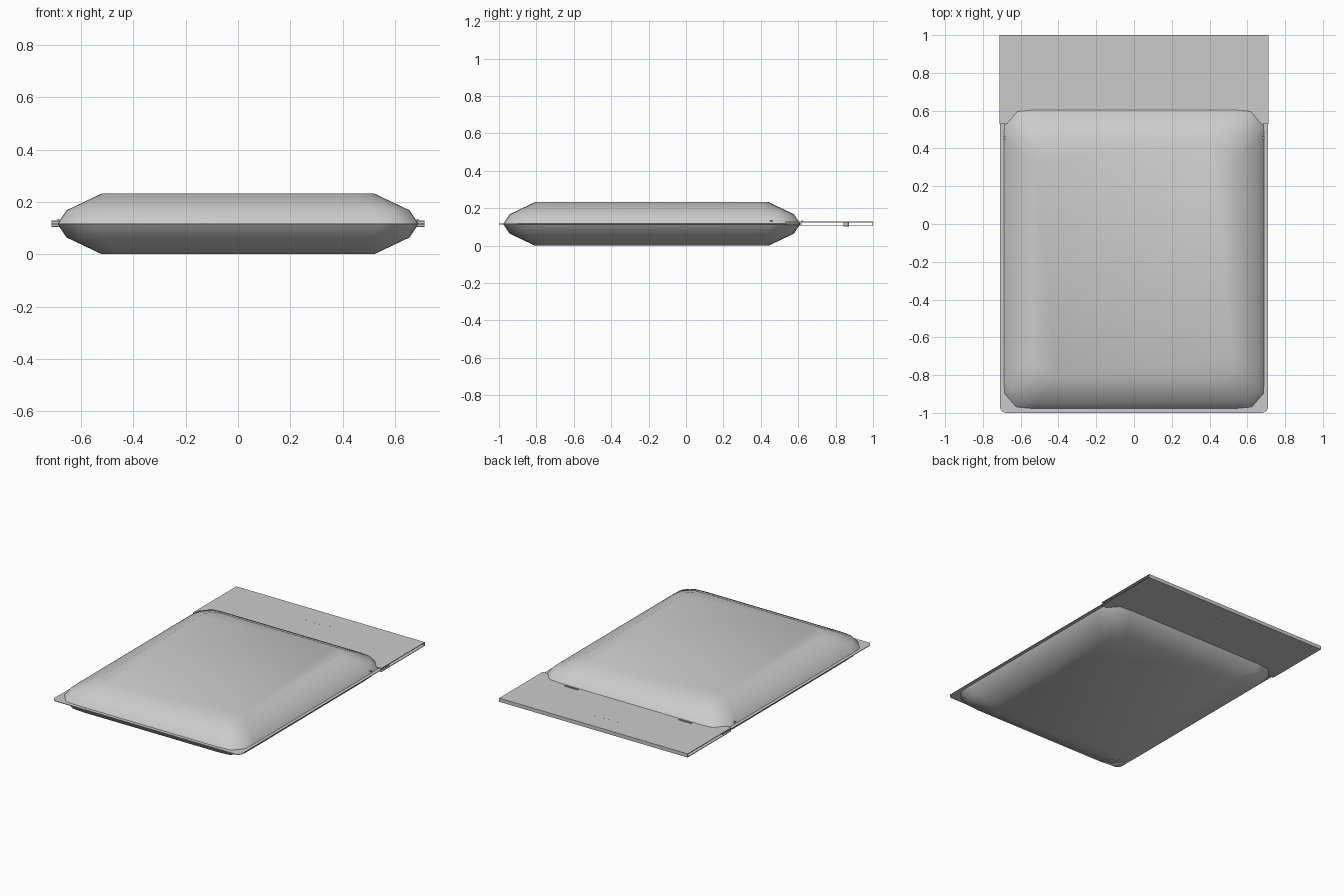
import bpy, bmesh, math

if "Cube" in bpy.data.objects:
    bpy.data.objects.remove(bpy.data.objects["Cube"])

MID = 0.116          # height of the bag's seam
BAG_CY = -0.183      # centre of the filled part along y
HX, HY = 0.69, 0.795  # half sizes of the filled part


def finish(name, bm, smooth=None):
    bmesh.ops.recalc_face_normals(bm, faces=bm.faces)
    me = bpy.data.meshes.new(name)
    bm.to_mesh(me)
    bm.free()
    ob = bpy.data.objects.new(name, me)
    bpy.context.collection.objects.link(ob)
    if smooth:
        bpy.ops.object.select_all(action='DESELECT')
        ob.select_set(True)
        bpy.context.view_layer.objects.active = ob
        bpy.ops.object.shade_smooth_by_angle(angle=math.radians(smooth))
    return ob


def extrude_outline(name, pts, vec):
    bm = bmesh.new()
    face = bm.faces.new([bm.verts.new(p) for p in pts])
    ret = bmesh.ops.extrude_face_region(bm, geom=[face], use_keep_orig=True)
    verts = [v for v in ret['geom'] if isinstance(v, bmesh.types.BMVert)]
    bmesh.ops.translate(bm, verts=verts, vec=vec)
    return finish(name, bm)


def box(name, x, y, z, sx, sy, sz):
    pts = [(x + i * sx / 2, y + j * sy / 2, z - sz / 2)
           for i, j in ((-1, -1), (1, -1), (1, 1), (-1, 1))]
    return extrude_outline(name, pts, (0, 0, sz))


# Filled pouch: stacked rings with clipped corners, mirrored about the seam
def ring(bm, inset, z, k):
    hx, hy = HX - inset, HY - inset
    corner = [(0, 0.16), (0.003, 0.08), (0.065, 0.008), (0.15, 0)]
    quarter = [(hx - a * k, hy - b * k) for a, b in corner]
    pts = []
    for sx, sy in ((1, 1), (-1, 1), (-1, -1), (1, -1)):
        q = quarter if sx * sy > 0 else quarter[::-1]
        pts += [(sx * x, sy * y) for x, y in q]
    return [bm.verts.new((x, y + BAG_CY, z)) for x, y in pts]


bm = bmesh.new()
levels = [(0.17, 0.0, 0.7), (0.035, 0.064, 0.95), (0, MID, 1),
          (0.035, 0.168, 0.95), (0.17, 0.232, 0.7)]
rings = [ring(bm, *lv) for lv in levels]
for a, b in zip(rings, rings[1:]):
    n = len(a)
    for i in range(n):
        bm.faces.new((a[i], a[(i + 1) % n], b[(i + 1) % n], b[i]))
bm.faces.new(rings[0][::-1])
bm.faces.new(rings[-1])
finish("filled_pouch", bm, 60)

# Flat sealed border with rounded front corners
r = 0.035
outline = [(0.71, 0.62), (-0.71, 0.62)]
for cx, start in ((-0.71 + r, 180), (0.71 - r, 270)):
    for i in range(6):
        t = math.radians(start + i * 18)
        outline.append((cx + r * math.cos(t), -1 + r + r * math.sin(t)))
extrude_outline("sealed_border", [(x, y, MID - 0.002) for x, y in outline], (0, 0, 0.004))

# Folded header card: U-shaped section closed along the back edge
h, t = 0.0125, 0.004
section = [(0.53, -h), (1.0, -h), (1.0, h), (0.53, h),
           (0.53, h - t), (1.0 - t, h - t), (1.0 - t, t - h), (0.53, t - h)]
extrude_outline("header_card", [(-0.713, y, MID + z) for y, z in section], (1.426, 0, 0))

# Staples and tear notches on both sides
for side, label in ((-1, "left"), (1, "right")):
    box("staple_" + label, side * 0.43, 0.622, MID + h + 0.002, 0.10, 0.008, 0.006)
    box("tear_notch_" + label, side * 0.686, 0.455, MID + 0.015, 0.008, 0.014, 0.006)

# Hanging slot inlay, almost flush with the card
slot = []
for cx, start in ((0.085, -90), (-0.085, 90)):
    for i in range(7):
        a = math.radians(start + i * 30)
        slot.append((cx + 0.015 * math.cos(a), 0.856 + 0.015 * math.sin(a), MID - h - 0.0003))
extrude_outline("hang_slot", slot, (0, 0, 2 * h + 0.0006))
